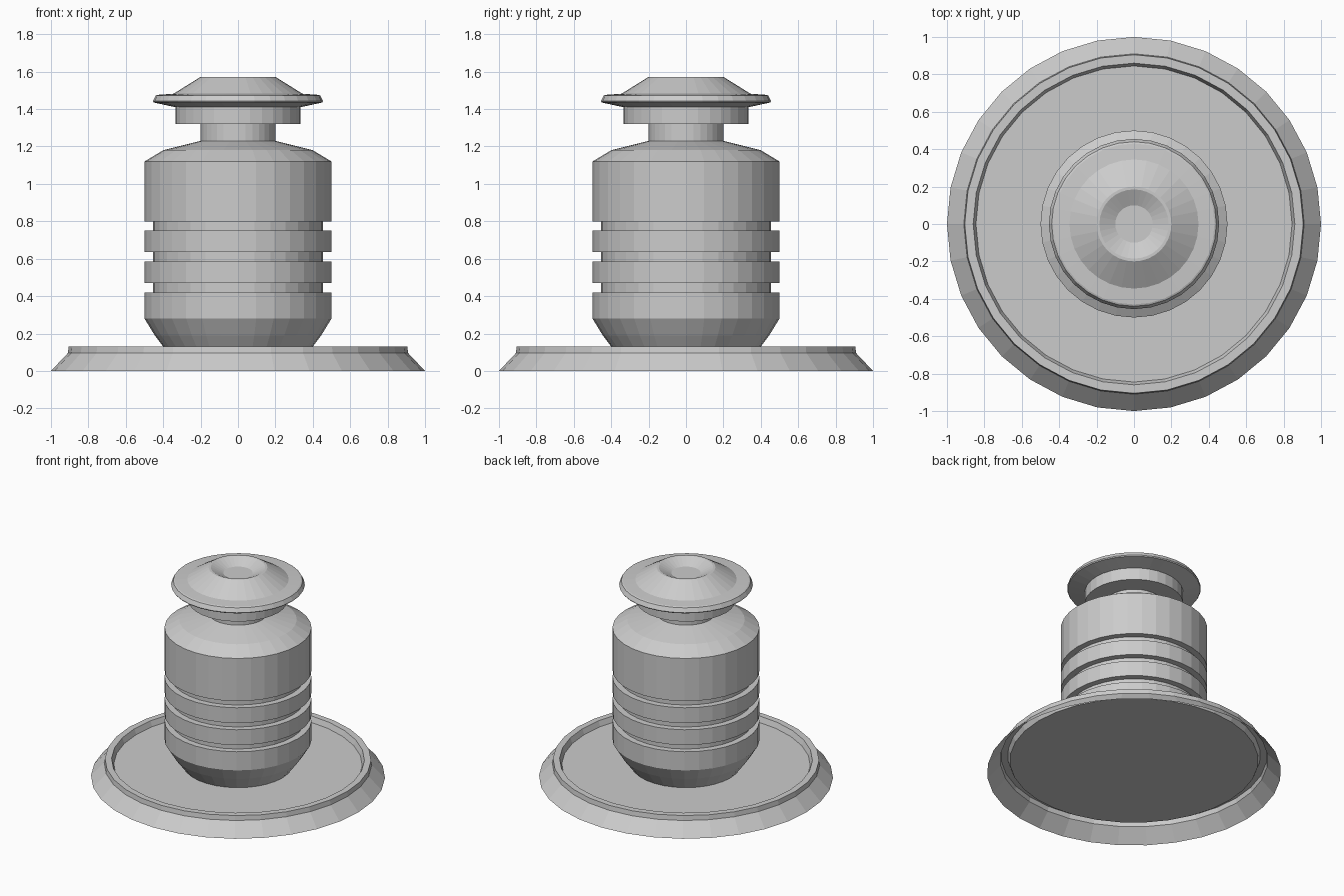
import bpy, bmesh
from math import sin, cos, tau

if "Cube" in bpy.data.objects:
    bpy.data.objects.remove(bpy.data.objects["Cube"])

SIDES = 32


def lathe(name, profile):
    """Revolve (radius, z) points around z; a radius of 0 closes to a point."""
    bm = bmesh.new()
    rings = []
    for r, z in profile:
        if r == 0:
            rings.append([bm.verts.new((0, 0, z))] * SIDES)
        else:
            rings.append([bm.verts.new((r * cos(tau * i / SIDES), r * sin(tau * i / SIDES), z))
                          for i in range(SIDES)])
    for low, high in zip(rings, rings[1:]):
        for i in range(SIDES):
            j = (i + 1) % SIDES
            corners = list(dict.fromkeys((low[i], low[j], high[j], high[i])))
            bm.faces.new(corners)
    mesh = bpy.data.meshes.new(name)
    bm.to_mesh(mesh)
    bm.free()
    obj = bpy.data.objects.new(name, mesh)
    bpy.context.collection.objects.link(obj)
    return obj


# Base plate: thin flared skirt with raised lip and recessed floor, hollow below
lathe("base_plate", [(1.0, 0), (0.91, 0.095), (0.905, 0.13), (0.86, 0.13),
                     (0.845, 0.09), (0, 0.09)])

# Barrel body: rounded foot, three grooves, sloped shoulder, neck
body = [(0.37, 0.09), (0.40, 0.13), (0.445, 0.19), (0.50, 0.28)]
for z in (0.42, 0.585, 0.75):
    body += [(0.50, z), (0.455, z), (0.455, z + 0.05), (0.50, z + 0.05)]
body += [(0.50, 1.12), (0.40, 1.18), (0.20, 1.23), (0.20, 1.32)]
lathe("barrel_body", body)

# Cap: collar, wide flange, cone and dished top
lathe("cap", [(0.20, 1.32), (0.335, 1.32), (0.335, 1.41), (0.45, 1.435), (0.455, 1.442),
              (0.44, 1.472), (0.43, 1.476), (0.345, 1.482), (0.20, 1.572),
              (0.185, 1.572), (0.10, 1.53), (0, 1.53)])
